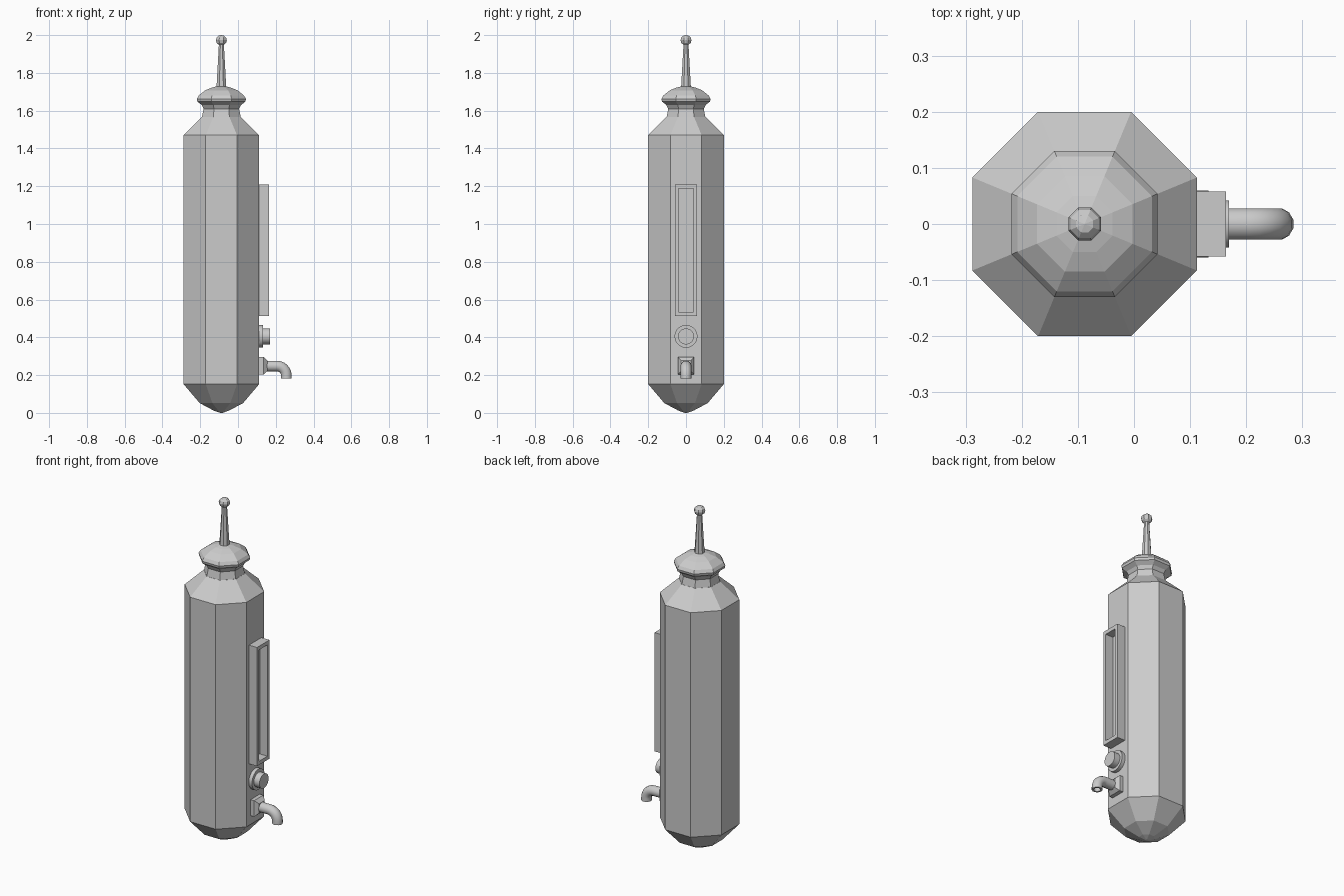
import bpy, bmesh
from math import pi, sin, cos
from mathutils import Vector

if "Cube" in bpy.data.objects:
    bpy.data.objects.remove(bpy.data.objects["Cube"])

CX = -0.088       # axis of the body
FACE = 0.112      # x of the flat side carrying the fittings


def loft(name, rings, smooth=None):
    """Skin a list of equal-length point rings, capping both ends."""
    bm = bmesh.new()
    loops = [[bm.verts.new(p) for p in ring] for ring in rings]
    n = len(loops[0])
    for a, b in zip(loops, loops[1:]):
        for i in range(n):
            j = (i + 1) % n
            bm.faces.new((a[i], a[j], b[j], b[i]))
    bm.faces.new(loops[0][::-1])
    bm.faces.new(loops[-1])
    bmesh.ops.recalc_face_normals(bm, faces=bm.faces)
    mesh = bpy.data.meshes.new(name)
    bm.to_mesh(mesh)
    bm.free()
    obj = bpy.data.objects.new(name, mesh)
    bpy.context.collection.objects.link(obj)
    if smooth:
        bpy.context.view_layer.objects.active = obj
        obj.select_set(True)
        bpy.ops.object.shade_smooth_by_angle(angle=smooth)
        obj.select_set(False)
    return obj


def ring(center, u, v, r, n):
    """Regular polygon with apothem r, flat sides facing u and v."""
    c, u, v = Vector(center), Vector(u), Vector(v)
    r /= cos(pi / n)
    angles = [2 * pi * (i + 0.5) / n for i in range(n)]
    return [c + u * r * cos(a) + v * r * sin(a) for a in angles]


def upright(name, profile):
    return loft(name, [ring((CX, 0, z), (1, 0, 0), (0, 1, 0), r, 8) for r, z in profile])


def sideways(name, profile, z, n, smooth=None):
    return loft(name, [ring((x, 0, z), (0, 1, 0), (0, 0, 1), r, n) for r, x in profile], smooth)


def rect(x, hy, z0, z1):
    return [(x, -hy, z0), (x, hy, z0), (x, hy, z1), (x, -hy, z1)]


# Octagonal tank with faceted bottom and sloping shoulder
upright("tank_body", [(0.006, 0), (0.04, 0.012), (0.115, 0.052), (0.2, 0.152),
                      (0.2, 1.47), (0.104, 1.566)])

# Neck and rounded cap
upright("neck_cap", [(0.104, 1.56), (0.102, 1.57), (0.094, 1.61), (0.104, 1.63),
                     (0.127, 1.648), (0.13, 1.662), (0.12, 1.68), (0.085, 1.708),
                     (0.05, 1.722), (0.02, 1.73)])

# Spire with ball tip
upright("spire", [(0.026, 1.72), (0.013, 1.955)])
upright("spire_ball", [(0.028 * sin(a) + 0.001, 1.973 - 0.027 * cos(a))
                       for a in [pi * i / 6 for i in range(7)]])

# Tall gauge frame with an open recess down to the tank wall
loft("gauge_frame", [rect(FACE - 0.004, 0.058, 0.513, 1.21), rect(0.164, 0.058, 0.513, 1.21),
                     rect(0.164, 0.039, 0.535, 1.188), rect(FACE + 0.002, 0.039, 0.535, 1.188)])

# Round button with flange
sideways("button_flange", [(0.06, FACE - 0.004), (0.06, 0.133)], 0.405, 24, pi / 6)
sideways("button", [(0.042, 0.125), (0.042, 0.169)], 0.405, 24, pi / 6)

# Tap mounting plate, tapering towards the pipe
loft("tap_plate", [rect(FACE - 0.004, 0.043, 0.203, 0.297), rect(0.135, 0.043, 0.203, 0.297),
                   rect(0.155, 0.026, 0.222, 0.277)])

# Bent tap pipe with a hollow outlet
R = 0.028
BEND = 0.05
bx, bz = 0.256 - BEND, 0.248 - BEND
path = [(0.14, 0.248, pi / 2)]
path += [(bx + BEND * cos(a), bz + BEND * sin(a), a)
         for a in [pi / 2 * (1 - i / 6) for i in range(7)]]
path += [(0.256, 0.182, 0)]
pipe = [ring((x, 0, z), (cos(a), 0, sin(a)), (0, 1, 0), R, 12) for x, z, a in path]
pipe += [ring((0.256, 0, z), (1, 0, 0), (0, 1, 0), 0.018, 12) for z in (0.182, 0.215)]
loft("tap_pipe", pipe, pi / 5)
